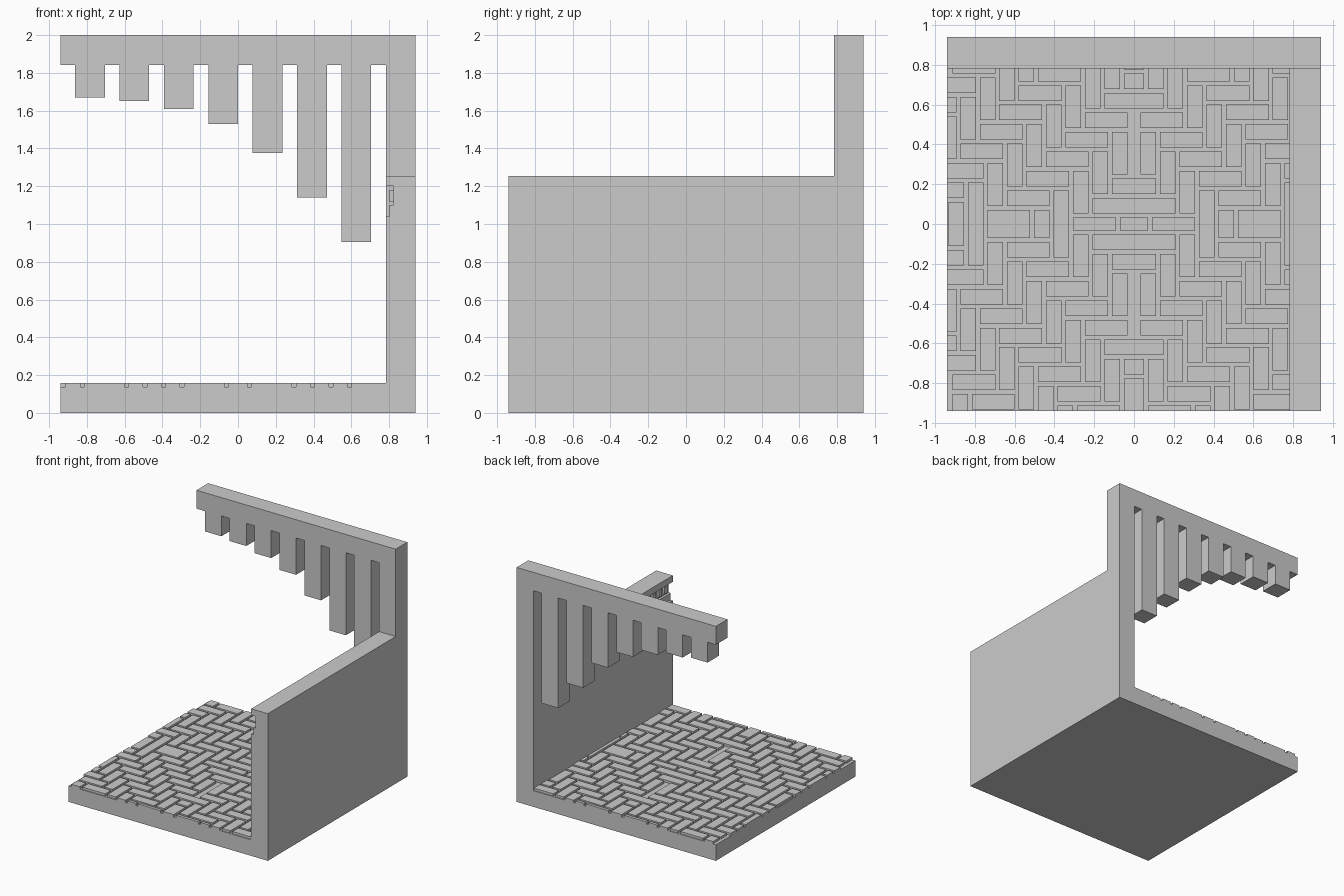
import bpy, bmesh

if "Cube" in bpy.data.objects:
    bpy.data.objects.remove(bpy.data.objects["Cube"])

H = 0.94           # half width of the block
T = 0.157          # slab and wall thickness
IN = H - T         # inner face of the walls
GROOVE = 0.02      # paving joint width and depth
FLOOR = T - GROOVE


def finish(name, bm):
    bmesh.ops.recalc_face_normals(bm, faces=bm.faces)
    mesh = bpy.data.meshes.new(name)
    bm.to_mesh(mesh)
    bm.free()
    obj = bpy.data.objects.new(name, mesh)
    bpy.context.collection.objects.link(obj)
    return obj


def extrude_profile(name, pts, y0, y1):
    bm = bmesh.new()
    face = bm.faces.new([bm.verts.new((x, y0, z)) for x, z in pts])
    res = bmesh.ops.extrude_face_region(bm, geom=[face])
    verts = [g for g in res["geom"] if isinstance(g, bmesh.types.BMVert)]
    bmesh.ops.translate(bm, verts=verts, vec=(0, y1 - y0, 0))
    return finish(name, bm)


def add_box(bm, x0, x1, y0, y1, z0, z1):
    vs = bmesh.ops.create_cube(bm, size=1)["verts"]
    for v in vs:
        v.co = (x1 if v.co.x > 0 else x0,
                y1 if v.co.y > 0 else y0,
                z1 if v.co.z > 0 else z0)


# floor slab and side wall, with a stepped frieze channel near the wall top
extrude_profile("floor_and_side_wall", [
    (-H, 0), (H, 0), (H, 1.255), (IN, 1.255), (IN, 1.2), (0.823, 1.2),
    (0.823, 1.1), (0.803, 1.1), (0.803, 1.04), (IN, 1.04),
    (IN, FLOOR), (-H, FLOOR)], -H, IN)

# back frame: corner post, top beam and hanging bars of growing length
comb = [(-H, 0), (H, 0), (H, 2), (-H, 2), (-H, 2 - T)]
for i, bottom in enumerate((1.67, 1.65, 1.61, 1.53, 1.375, 1.14, 0.905)):
    x = -0.862 + i * 0.235
    comb += [(x, 2 - T), (x, bottom), (x + T, bottom), (x + T, 2 - T)]
comb += [(IN, 2 - T), (IN, FLOOR), (-H, FLOOR)]
extrude_profile("back_frame", comb, IN, H)

# small blocks in the frieze channel
bm = bmesh.new()
y = -0.9
while y < IN - 0.05:
    add_box(bm, 0.803, 0.83, y, y + 0.04, 1.12, 1.18)
    y += 0.078
finish("frieze_blocks", bm)


# paving: herringbone in one quadrant, mirrored to a diamond layout
def spans(lo, hi):
    """Inset a brick side by the joint, clip to the quadrant and mirror."""
    lo, hi = lo + GROOVE / 2, min(hi - GROOVE / 2, H)
    if hi < 0.015 or lo > H - 0.01:
        return []
    return [(-hi, hi)] if lo <= 0.01 else [(lo, hi), (-hi, -lo)]


W, L = 0.098, 0.235
bm = bmesh.new()
for m in range(-8, 9):
    for k in range(-20, 21):
        x, y = 0.12 - k * W - m * L, 0.14 + k * W - m * L
        for bx, by, w, h in ((x - L, y, L, W), (x - L - W, y + W - L, W, L)):
            for x0, x1 in spans(bx, bx + w):
                for y0, y1 in spans(by, by + h):
                    x1c = min(x1, IN)
                    if x1c - x0 > 0.005:
                        add_box(bm, x0, x1c, y0, y1, FLOOR - 0.01, T)
finish("paving_bricks", bm)
